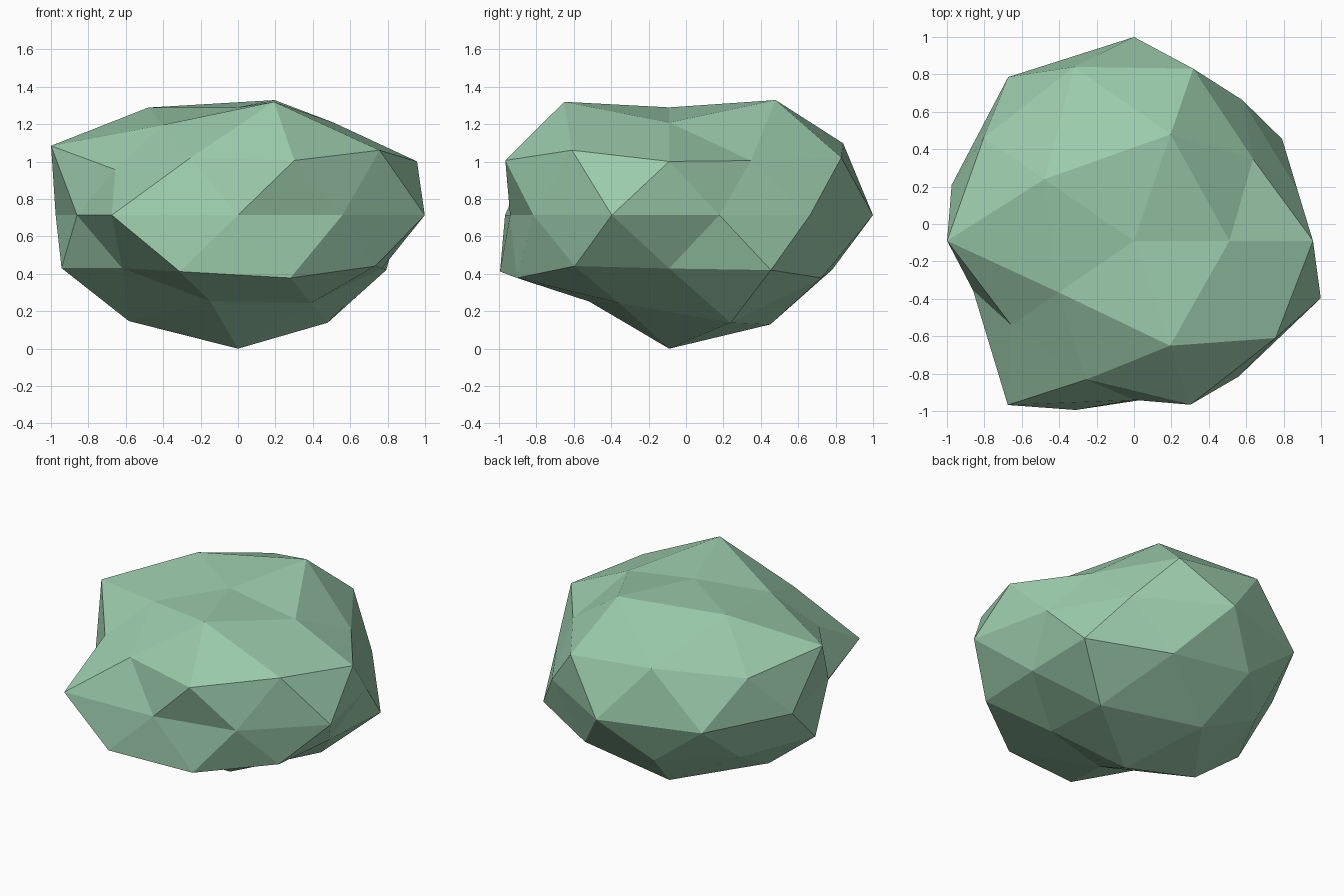
import bpy, bmesh, math

if "Cube" in bpy.data.objects:
    bpy.data.objects.remove(bpy.data.objects["Cube"])

# Radius of each ring of the faceted ball, going anticlockwise:
# height of ring (x100) -> (start angle, step, radii)
RINGS = {
    100: (0, 360, [0.96]),
    85: (0, 72, [0.97, 1.205, 1.127, 0.945, 1.187]),
    53: (36, 72, [0.925, 1.217, 1.175, 0.97, 1.10]),
    45: (0, 72, [1.07, 1.145, 1.11, 0.907, 1.09]),
    0: (18, 36, [0.92, 0.985, 1.153, 1.145, 1.025,
                 0.905, 1.148, 0.90, 0.95, 1.05]),
    -45: (36, 72, [1.095, 1.085, 1.055, 1.125, 1.015]),
    -53: (0, 72, [0.905, 1.065, 1.0, 0.90, 1.065]),
    -85: (36, 72, [1.127, 1.145, 1.11, 0.905, 0.92]),
    -100: (0, 360, [1.19]),
}
SCALE = (1.0, 0.945, 0.6)
CENTRE = (0.0, -0.09, 0.714)

# Foliage clump: a lumpy, squashed ball with flat facets
bm = bmesh.new()
bmesh.ops.create_icosphere(bm, subdivisions=2, radius=1.0)
for v in bm.verts:
    d = v.co.normalized()
    level = min(RINGS, key=lambda k: abs(k / 100 - d.z))
    start, step, radii = RINGS[level]
    angle = math.degrees(math.atan2(d.y, d.x))
    r = radii[round((angle - start) / step) % len(radii)]
    v.co = [c + a * s * r for c, a, s in zip(CENTRE, d, SCALE)]
bmesh.ops.recalc_face_normals(bm, faces=bm.faces)

mesh = bpy.data.meshes.new("foliage_clump")
bm.to_mesh(mesh)
bm.free()

green = bpy.data.materials.new("soft_green")
green.diffuse_color = (0.33, 0.60, 0.41, 1.0)
green.use_nodes = True
green.node_tree.nodes["Principled BSDF"].inputs["Base Color"].default_value = green.diffuse_color
mesh.materials.append(green)
clump = bpy.data.objects.new("foliage_clump", mesh)
bpy.context.collection.objects.link(clump)
